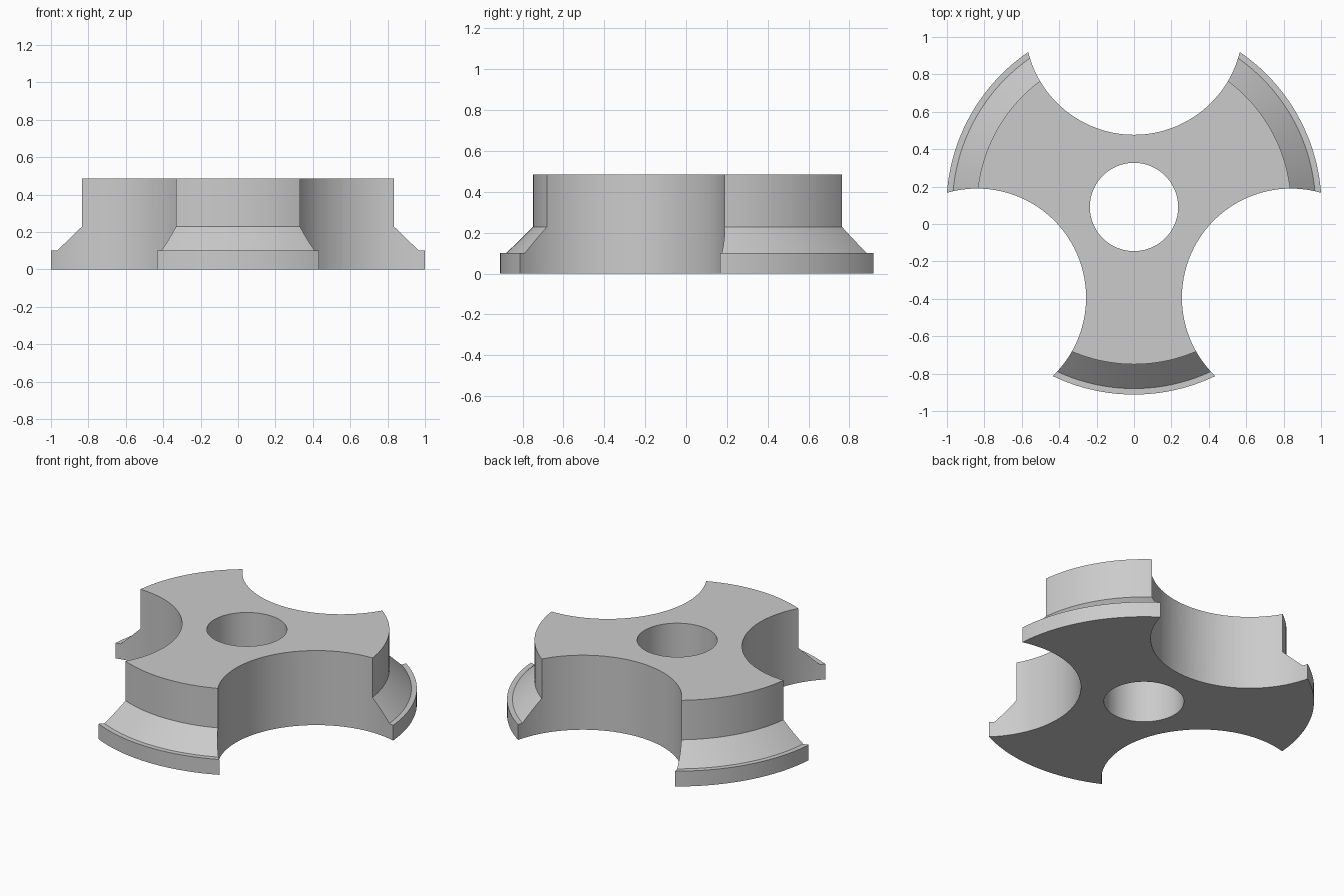
import bpy, bmesh
from math import cos, sin, pi, radians
from mathutils import Matrix, Vector

if "Cube" in bpy.data.objects:
    bpy.data.objects.remove(bpy.data.objects["Cube"], do_unlink=True)

CENTRE_Y = 0.091
HEIGHT = 0.485
BORE = 0.236
SCALLOP_R = 0.583
SCALLOP_DIST = 0.969
# Radius and height outline of the body, from bore to rim and back
PROFILE = [(BORE, 0), (1.003, 0), (1.003, 0.1), (0.971, 0.1),
           (0.841, 0.228), (0.841, HEIGHT), (BORE, HEIGHT)]

grey = bpy.data.materials.new("plain grey")
grey.use_nodes = True
colour = (0.6, 0.6, 0.6, 1)
grey.diffuse_color = colour
grey.node_tree.nodes["Principled BSDF"].inputs["Base Color"].default_value = colour


def add_object(name, bm):
    bmesh.ops.recalc_face_normals(bm, faces=bm.faces)
    mesh = bpy.data.meshes.new(name)
    bm.to_mesh(mesh)
    bm.free()
    obj = bpy.data.objects.new(name, mesh)
    bpy.context.collection.objects.link(obj)
    mesh.materials.append(grey)
    return obj


# Stepped body: closed profile turned around the bore
def turned(name, profile, steps):
    bm = bmesh.new()
    rings = []
    for i in range(steps):
        a = 2 * pi * i / steps
        rings.append([bm.verts.new((r * cos(a), r * sin(a) + CENTRE_Y, z))
                      for r, z in profile])
    n = len(profile)
    for i in range(steps):
        a, b = rings[i], rings[(i + 1) % steps]
        for j in range(n):
            k = (j + 1) % n
            bm.faces.new((a[j], b[j], b[k], a[k]))
    return add_object(name, bm)


body = turned("three_armed_hub", PROFILE, 144)

# Three round scallops between the arms
bm = bmesh.new()
for angle in (90, 210, 330):
    a = radians(angle)
    pos = Vector((SCALLOP_DIST * cos(a), CENTRE_Y + SCALLOP_DIST * sin(a), HEIGHT / 2))
    bmesh.ops.create_cone(bm, cap_ends=True, segments=128, radius1=SCALLOP_R,
                          radius2=SCALLOP_R, depth=1,
                          matrix=Matrix.Translation(pos) @ Matrix.Rotation(a, 4, "Z"))
cutter = add_object("scallop_cutter", bm)
cutter.hide_render = True

cut = body.modifiers.new("scallops", "BOOLEAN")
cut.operation = "DIFFERENCE"
cut.solver = "EXACT"
cut.object = cutter
bpy.ops.object.select_all(action="DESELECT")
body.select_set(True)
bpy.context.view_layer.objects.active = body
bpy.ops.object.modifier_apply(modifier=cut.name)
bpy.data.objects.remove(cutter, do_unlink=True)
bpy.ops.object.shade_smooth_by_angle(angle=radians(25))
